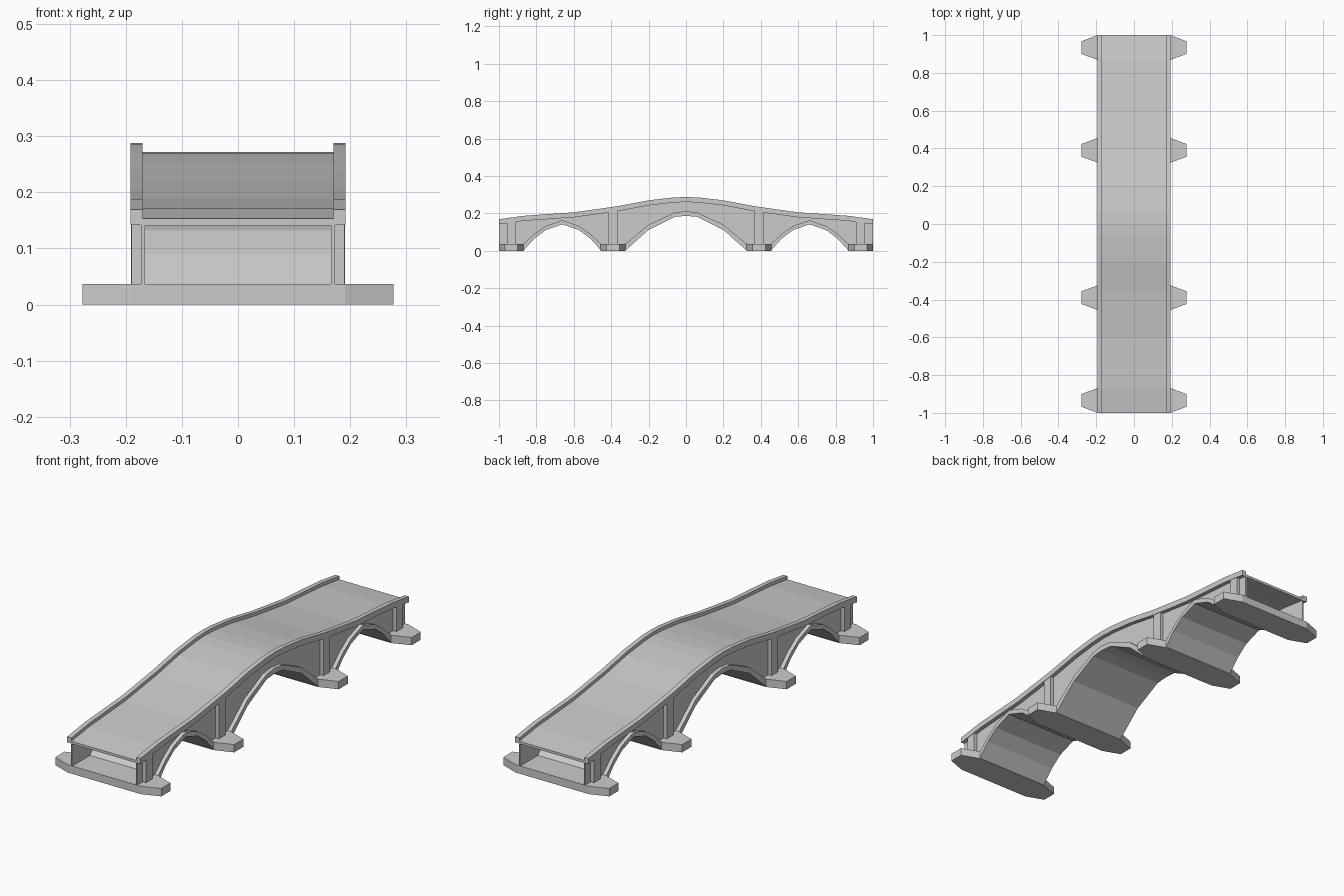
import bpy, bmesh

if "Cube" in bpy.data.objects:
    bpy.data.objects.remove(bpy.data.objects["Cube"])

# Profiles as (distance along y, z), mirrored about y = 0 by using abs(y)
RAIL_TOP = [(0, .288), (.07, .285), (.2, .27), (.37, .238), (.6, .206), (.87, .187), (1, .169)]
CENTRE_IN = [(0, .187), (.06, .182), (.2, .112), (.324, .002)]
CENTRE_OUT = [(0, .212), (.06, .205), (.2, .14), (.324, .037)]
# Side arches, measured from their own centre line
SIDE_IN = [(0, .142), (.09, .11), (.15, .065), (.207, .002)]
SIDE_OUT = [(0, .164), (.09, .132), (.15, .09), (.207, .037)]
SIDE_Y = .661
FOOT_TOP = .037
PIERS = (-.934, -.39, .39, .934)


def lerp(profile, d):
    d = abs(d)
    for (a, za), (b, zb) in zip(profile, profile[1:]):
        if d <= b:
            return za + (zb - za) * (d - a) / (b - a)
    return profile[-1][1]


def mirrored(profile, centre=0):
    return sorted({round(centre + s * p[0], 4) for p in profile for s in (-1, 1)})


def rail_top(y):
    return lerp(RAIL_TOP, y)


def rail_low(y):
    return rail_top(y) - .027


def wall_low(y):
    # Follow the back of whichever arch lies below, or the footing top
    if abs(y) < .324:
        return lerp(CENTRE_OUT, y) - .008
    if abs(abs(y) - SIDE_Y) < .207:
        return lerp(SIDE_OUT, abs(y) - SIDE_Y) - .008
    return FOOT_TOP - .008


def make(name, bm):
    bmesh.ops.recalc_face_normals(bm, faces=bm.faces)
    mesh = bpy.data.meshes.new(name)
    bm.to_mesh(mesh)
    bm.free()
    ob = bpy.data.objects.new(name, mesh)
    bpy.context.collection.objects.link(ob)
    return ob


def band(name, ys, low, high, x0, x1):
    """Box section swept along y between two height functions."""
    bm = bmesh.new()
    rings = [[bm.verts.new(p) for p in ((x0, y, low(y)), (x1, y, low(y)),
                                        (x1, y, high(y)), (x0, y, high(y)))] for y in ys]
    for a, b in zip(rings, rings[1:]):
        for i in range(4):
            j = (i + 1) % 4
            bm.faces.new((a[i], a[j], b[j], b[i]))
    bm.faces.new(rings[0])
    bm.faces.new(rings[-1])
    return make(name, bm)


def both_sides(ob):
    mod = ob.modifiers.new("mirror", 'MIRROR')
    mod.use_axis = (True, False, False)
    return ob


# Deck and parapets following the humped road line
road = mirrored(RAIL_TOP)
band("deck", road, lambda y: rail_top(y) - .028, lambda y: rail_top(y) - .016, -.172, .172)
both_sides(band("parapet", road, rail_low, rail_top, .17, .192))

# Arch barrels, full width
band("centre_arch", mirrored(CENTRE_IN), lambda y: lerp(CENTRE_IN, y),
     lambda y: lerp(CENTRE_OUT, y), -.191, .191)
for s in (-1, 1):
    c = s * SIDE_Y
    band("side_arch", mirrored(SIDE_IN, c), lambda y: lerp(SIDE_IN, y - c),
         lambda y: lerp(SIDE_OUT, y - c), -.191, .191)

# Recessed spandrel walls
stations = sorted(set(road + mirrored(CENTRE_IN) + mirrored(SIDE_IN, SIDE_Y)
                      + mirrored(SIDE_IN, -SIDE_Y)))
both_sides(band("spandrel_wall", stations, wall_low, lambda y: rail_low(y) + .006, .166, .173))

# Footings with tapered cutwaters, and posts above them
for y in PIERS:
    outline = [(.277, -.034), (.277, .034), (.191, .066), (-.191, .066),
               (-.277, .034), (-.277, -.034), (-.191, -.066), (.191, -.066)]
    bm = bmesh.new()
    face = bm.faces.new([bm.verts.new((px, y + py, 0)) for px, py in outline])
    top = bmesh.ops.extrude_face_region(bm, geom=[face])["geom"]
    bmesh.ops.translate(bm, vec=(0, 0, FOOT_TOP),
                        verts=[v for v in top if isinstance(v, bmesh.types.BMVert)])
    # keep the underside closed
    if not any(f.calc_center_median().z < .001 for f in bm.faces):
        bm.faces.new([v for v in bm.verts if v.co.z < .001])
    make("footing", bm)
    both_sides(band("post", [y - .024, y + .024], lambda t: .03,
                    lambda t: rail_low(t) + .004, .166, .19))
